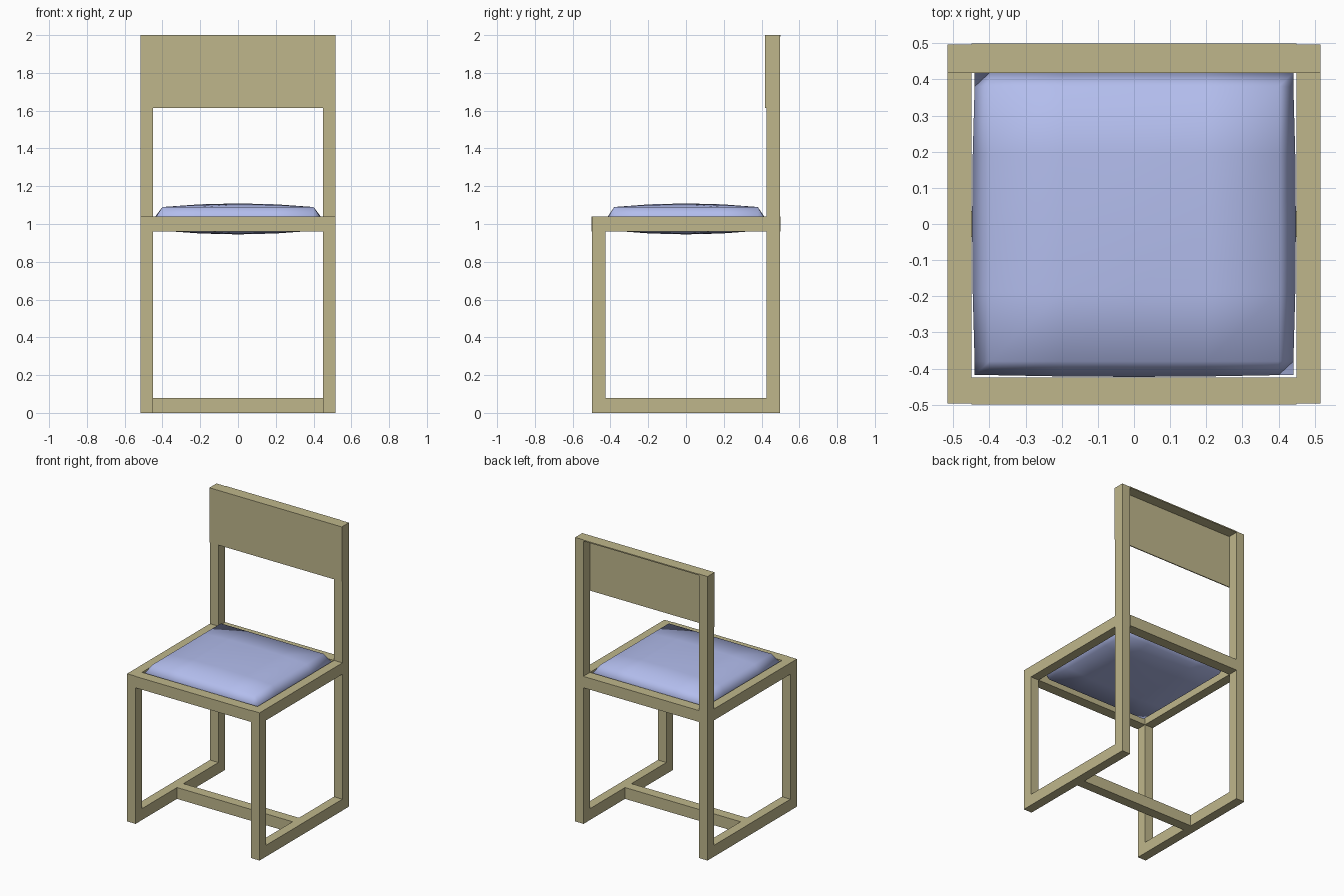
import bpy, bmesh

if "Cube" in bpy.data.objects:
    bpy.data.objects.remove(bpy.data.objects["Cube"])


def material(name, rgb):
    m = bpy.data.materials.new(name)
    m.diffuse_color = (*rgb, 1)
    m.use_nodes = True
    m.node_tree.nodes["Principled BSDF"].inputs["Base Color"].default_value = m.diffuse_color
    return m


WOOD = material("wood", (0.52, 0.47, 0.26))
FABRIC = material("fabric", (0.45, 0.51, 0.85))


def finish(name, bm, mat):
    bmesh.ops.recalc_face_normals(bm, faces=bm.faces)
    me = bpy.data.meshes.new(name)
    bm.to_mesh(me)
    bm.free()
    me.materials.append(mat)
    ob = bpy.data.objects.new(name, me)
    bpy.context.collection.objects.link(ob)
    return ob


def box(name, x, y, z):
    """Box spanning the given (min, max) ranges."""
    bm = bmesh.new()
    bmesh.ops.create_cube(bm, size=1)
    for v in bm.verts:
        v.co = [sum(r) / 2 + c * (r[1] - r[0]) for r, c in zip((x, y, z), v.co)]
    return finish(name, bm, WOOD)


IN, OUT = 0.45, 0.516        # inner and outer x of the legs
Y0, Y1 = 0.425, 0.497        # inner and outer y of the legs
LOW, SEAT = (0, 0.08), (0.96, 1.04)

# side frames: legs and the rails between them
for side, s in (("left", -1), ("right", 1)):
    x = sorted((s * IN, s * OUT))
    box(f"{side}_front_leg", x, (-Y1, -Y0), (0, 1.04))
    box(f"{side}_back_post", x, (Y0, Y1), (0, 2.0))
    box(f"{side}_floor_rail", x, (-Y0, Y0), LOW)
    box(f"{side}_seat_rail", x, (-Y0, Y0), SEAT)

# cross rails
box("front_seat_rail", (-IN, IN), (-0.5, -Y0), SEAT)
box("back_seat_rail", (-IN, IN), (Y0, 0.5), SEAT)
box("floor_stretcher", (-IN, IN), (-0.036, 0.036), LOW)

# backrest: thin panel on the front of the posts and thin top cap
box("backrest_panel", (-OUT, OUT), (0.418, Y0), (1.615, 2.0))
box("backrest_cap", (-IN, IN), (Y0, 0.5), (1.992, 2.0))

# seat cushion: crowned top and underside meeting at a waist line
bm = bmesh.new()
for side in (1, -1):
    grid = bmesh.ops.create_grid(bm, x_segments=6, y_segments=6, size=3)
    for v in grid["verts"]:
        i, j = round(v.co.x), round(v.co.y)
        u, w = max(-1, min(1, i / 2)), max(-1, min(1, j / 2))
        rim = max(abs(i), abs(j)) == 3
        crown = (1 - u * u) * (1 - w * w)
        # inner grid steps evenly to 0.40 / 0.38, last ring bulges to the rails
        x = u * 0.40 if abs(i) < 3 else u * (0.441 + 0.007 * (1 - w * w))
        y = w * 0.38 if abs(j) < 3 else w * (0.418 + 0.005 * (1 - u * u))
        z = 0 if rim else 0.063 + 0.019 * crown
        v.co = (x, y, 1.027 + side * z)
bmesh.ops.remove_doubles(bm, verts=bm.verts, dist=0.0005)
cushion = finish("seat_cushion", bm, FABRIC)
for p in cushion.data.polygons:
    p.use_smooth = True
